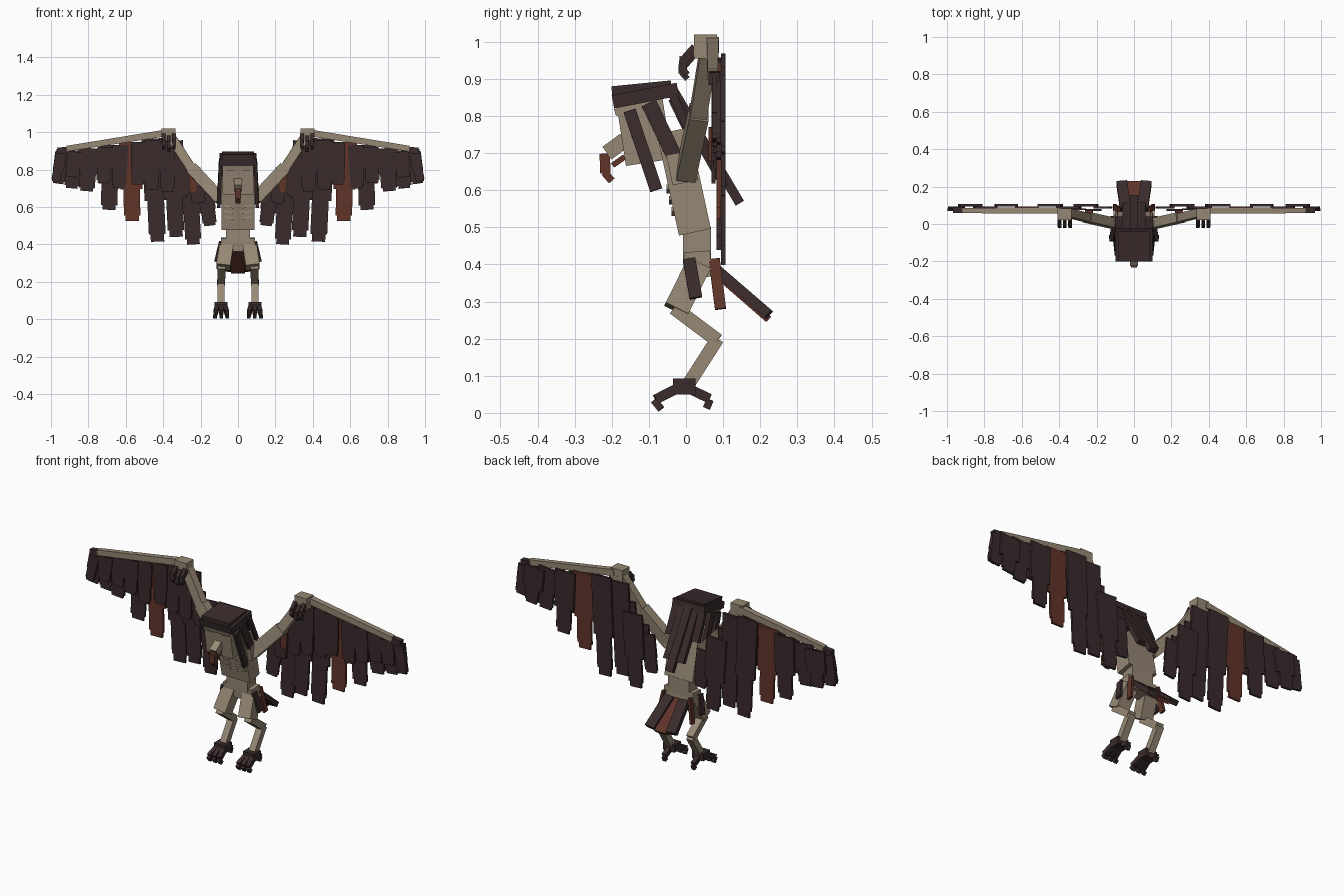
import bpy, bmesh
from mathutils import Vector, Matrix

if "Cube" in bpy.data.objects:
    bpy.data.objects.remove(bpy.data.objects["Cube"], do_unlink=True)


def material(name, rgb):
    m = bpy.data.materials.new(name)
    m.use_nodes = True
    m.diffuse_color = (*rgb, 1)
    bsdf = m.node_tree.nodes["Principled BSDF"]
    bsdf.inputs["Base Color"].default_value = (*rgb, 1)
    bsdf.inputs["Roughness"].default_value = 0.9
    return m


BONE = material("pale skin", (0.305, 0.245, 0.175))
DARK = material("dark brown feather", (0.042, 0.024, 0.025))
RED = material("rust feather", (0.115, 0.034, 0.022))
X = (1, 0, 0)


def finish(name, bm, mat):
    bmesh.ops.recalc_face_normals(bm, faces=bm.faces)
    me = bpy.data.meshes.new(name)
    bm.to_mesh(me)
    bm.free()
    me.materials.append(mat)
    ob = bpy.data.objects.new(name, me)
    bpy.context.collection.objects.link(ob)
    return ob


def bar(name, a, b, w, d, mat, side=X, taper=1.0):
    """Box running from a to b: w wide along side, d deep across it."""
    a, b = Vector(a), Vector(b)
    axis = b - a
    n = axis.normalized()
    u = Vector(side)
    u = (u - n * u.dot(n)).normalized()
    v = n.cross(u)
    bm = bmesh.new()
    bmesh.ops.create_cube(bm, size=1)
    for p in bm.verts:
        k = taper if p.co.z > 0 else 1
        p.co = (a + b) / 2 + u * p.co.x * w * k + v * p.co.y * d * k + axis * p.co.z
    return finish(name, bm, mat)


def pair(name, a, b, w, d, mat, side=X, taper=1.0):
    """The same bar on the left (+x) and right (-x)."""
    for s, label in ((1, "left"), (-1, "right")):
        flip = Matrix.Diagonal((s, 1, 1))
        bar(f"{label}_{name}", flip @ Vector(a), flip @ Vector(b), w, d, mat,
            flip @ Vector(side), taper)


def feather(name, top, bottom, y, w_top, w, mat, thick=0.012):
    """Flat feather with a stepped tip, extruded along y; mirrored."""
    for s, label in ((1, "left"), (-1, "right")):
        t, e = Vector((top[0], top[1])), Vector((bottom[0], bottom[1]))
        n = (e - t).normalized()
        u = Vector((-n.y, n.x))
        steps = ((0, w_top), (0.6, w_top * 0.97), (0.6, w), (0.93, w), (0.93, w * 0.8), (1, w * 0.8))
        pts = [t.lerp(e, f) + u * h / 2 for f, h in steps]
        pts += [t.lerp(e, f) - u * h / 2 for f, h in reversed(steps)]
        bm = bmesh.new()
        face = bm.faces.new([bm.verts.new((s * p.x, y - thick / 2, p.y)) for p in pts])
        ext = bmesh.ops.extrude_face_region(bm, geom=[face])
        bmesh.ops.translate(bm, vec=(0, thick, 0),
                            verts=[g for g in ext["geom"] if isinstance(g, bmesh.types.BMVert)])
        finish(f"{label}_{name}", bm, mat)


# Torso, waist and hips
bar("chest", (0, 0.024, 0.487), (0, -0.035, 0.76), 0.175, 0.088, BONE)
bar("shoulders", (0, -0.002, 0.62), (0, -0.018, 0.70), 0.225, 0.07, BONE)
bar("waist", (0, 0.03, 0.41), (0, 0.03, 0.50), 0.13, 0.075, BONE)
bar("hips", (0, 0.035, 0.365), (0, 0.03, 0.435), 0.18, 0.07, BONE)
for i in range(3):
    z = 0.545 + 0.03 * i
    y = -0.033 - 0.0065 * i
    pair(f"rib_{i}", (0.02, y, z - 0.008), (0.075, y, z + 0.004), 0.012, 0.012, BONE, (0, 0, 1))

# Legs
pair("thigh", (0.06, 0.034, 0.40), (0.078, -0.026, 0.278), 0.075, 0.068, BONE)
pair("shin", (0.088, -0.032, 0.283), (0.09, 0.085, 0.195), 0.042, 0.038, BONE)
pair("ankle", (0.09, 0.085, 0.2), (0.09, 0.008, 0.08), 0.038, 0.036, BONE)

# Feet: pad, three front toes, one rear toe, each with a claw
pair("foot", (0.09, -0.005, 0.05), (0.09, -0.005, 0.092), 0.07, 0.06, DARK)
for i, dx in enumerate((-0.03, 0, 0.03)):
    pair(f"toe_{i}", (0.09 + dx * 0.7, -0.02, 0.068), (0.09 + dx, -0.082, 0.036), 0.023, 0.027, DARK)
    pair(f"claw_{i}", (0.09 + dx, -0.086, 0.034), (0.09 + dx * 1.1, -0.067, 0.01), 0.02, 0.02, DARK)
pair("rear_toe", (0.09, 0.015, 0.062), (0.09, 0.064, 0.038), 0.025, 0.026, DARK)
pair("rear_claw", (0.09, 0.065, 0.036), (0.09, 0.055, 0.012), 0.02, 0.02, DARK)

# Hip feathers and tail
pair("hip_feather", (0.095, 0.008, 0.415), (0.12, 0.027, 0.31), 0.034, 0.014, DARK, (0, 1, 0))
pair("rear_hip_feather", (0.082, 0.076, 0.415), (0.105, 0.093, 0.28), 0.03, 0.014, RED, (0, 1, 0))
bar("tail_middle", (0, 0.07, 0.385), (0, 0.223, 0.252), 0.075, 0.02, RED)
pair("tail_side", (0.045, 0.078, 0.39), (0.066, 0.223, 0.265), 0.058, 0.028, DARK)

# Head and face
bar("head", (0, -0.1, 0.675), (0, -0.127, 0.85), 0.165, 0.125, BONE)
bar("brow", (0, -0.182, 0.802), (0, -0.187, 0.82), 0.165, 0.014, BONE)
pair("eye", (0.045, -0.174, 0.776), (0.045, -0.178, 0.796), 0.04, 0.008, DARK)
bar("mouth", (0, -0.155, 0.69), (0, -0.157, 0.698), 0.07, 0.008, DARK)
bar("beak_base", (0, -0.165, 0.735), (0, -0.213, 0.7), 0.042, 0.042, BONE)
bar("beak_bend", (0, -0.205, 0.69), (0, -0.232, 0.688), 0.034, 0.02, RED)
bar("beak_hook", (0, -0.219, 0.695), (0, -0.217, 0.645), 0.034, 0.028, RED)
bar("beak_tip", (0, -0.22, 0.648), (0, -0.2, 0.625), 0.026, 0.02, RED)
bar("lower_beak", (0, -0.165, 0.69), (0, -0.198, 0.667), 0.028, 0.015, RED)

# Hair: cap, fringe, side locks and long back locks
bar("hair_cap", (0, -0.197, 0.838), (0, -0.022, 0.872), 0.2, 0.036, DARK)
bar("hair_crown", (0, -0.2, 0.868), (0, -0.04, 0.884), 0.17, 0.024, DARK)
pair("front_lock", (0.094, -0.152, 0.815), (0.102, -0.08, 0.6), 0.034, 0.018, DARK, (0, 1, 0.3))
pair("rear_lock", (0.094, -0.1, 0.835), (0.102, -0.018, 0.663), 0.042, 0.018, DARK, (0, 1, 0.3))
pair("nape_lock", (0.078, -0.035, 0.855), (0.08, 0.03, 0.71), 0.045, 0.022, DARK)
pair("back_lock", (0.035, -0.04, 0.865), (0.038, 0.105, 0.61), 0.05, 0.024, DARK)
bar("middle_back_lock", (0, -0.035, 0.87), (0, 0.145, 0.565), 0.045, 0.026, DARK)
bar("hair_back", (0, -0.04, 0.845), (0, 0.02, 0.72), 0.16, 0.016, DARK)

# Arms and wing bones
ACROSS = (0.8, 0, -0.6)
pair("upper_arm", (0.095, 0.0, 0.645), (0.25, 0.035, 0.81), 0.065, 0.052, BONE, ACROSS)
pair("forearm", (0.235, 0.03, 0.785), (0.365, 0.062, 0.985), 0.05, 0.045, BONE, ACROSS)
pair("wrist", (0.372, 0.053, 0.955), (0.372, 0.053, 1.02), 0.075, 0.062, BONE)
pair("wing_finger", (0.39, 0.072, 0.995), (0.915, 0.072, 0.912), 0.036, 0.033, BONE, (0, 0, 1), 0.85)
pair("wing_tip", (0.91, 0.075, 0.905), (0.965, 0.075, 0.9), 0.034, 0.03, DARK, (0, 0, 1))

# Wrist claws
for i, x in enumerate((0.342, 0.37, 0.398)):
    z = (0.0, -0.012, 0.0)[i]
    pair(f"wrist_knuckle_{i}", (x, 0.025, 0.985 + z), (x, -0.006, 0.95 + z), 0.02, 0.024, DARK)
    pair(f"wrist_finger_{i}", (x, -0.006, 0.96 + z), (x, -0.01, 0.925 + z), 0.019, 0.022, DARK)
    pair(f"wrist_claw_{i}", (x, -0.012, 0.93 + z), (x, 0.004, 0.912 + z), 0.016, 0.016, DARK)


def wing_line(x):
    """Height of the arm and finger bones at distance x."""
    pts = ((0.1, 0.645), (0.25, 0.80), (0.37, 0.99), (1.0, 0.895))
    for (x0, z0), (x1, z1) in zip(pts, pts[1:]):
        if x <= x1:
            return z0 + (z1 - z0) * (x - x0) / (x1 - x0)
    return pts[-1][1]


# Flight feathers: top x, tip x, tip height, tip width
flight = ((0.175, 0.15, 0.50, 0.075), (0.262, 0.238, 0.40, 0.085), (0.355, 0.33, 0.44, 0.088),
          (0.455, 0.43, 0.415, 0.09), (0.575, 0.565, 0.525, 0.088), (0.68, 0.69, 0.585, 0.088),
          (0.79, 0.81, 0.685, 0.085), (0.87, 0.89, 0.70, 0.078), (0.94, 0.962, 0.725, 0.07))
for i, (xt, xb, zb, w) in enumerate(flight):
    top_w = 0.075 if xt > 0.9 else 0.085 if xt < 0.2 else 0.122
    feather(f"flight_feather_{i}", (xt, wing_line(xt) - 0.012), (xb, zb), 0.092 + 0.012 * (i % 2) - 0.004,
            top_w, w, RED if i == 4 else DARK)

# Short covering feathers on the front of the wing
coverts = ((0.22, 0.62), (0.3, 0.66), (0.38, 0.68), (0.46, 0.69), (0.53, 0.72),
           (0.63, 0.70), (0.71, 0.73), (0.79, 0.75), (0.87, 0.76))
for i, (x, zb) in enumerate(coverts):
    feather(f"covert_{i}", (x, wing_line(x) - 0.02), (x + (x - 0.45) * 0.04, zb), 0.074 + 0.005 * (i % 2),
            0.084, 0.075, DARK, 0.01)
feather("rust_covert", (0.242, 0.77), (0.238, 0.68), 0.066, 0.04, 0.036, RED, 0.01)
feather("wing_tip_feather", (0.94, 0.905), (0.975, 0.735), 0.076, 0.06, 0.05, DARK)
